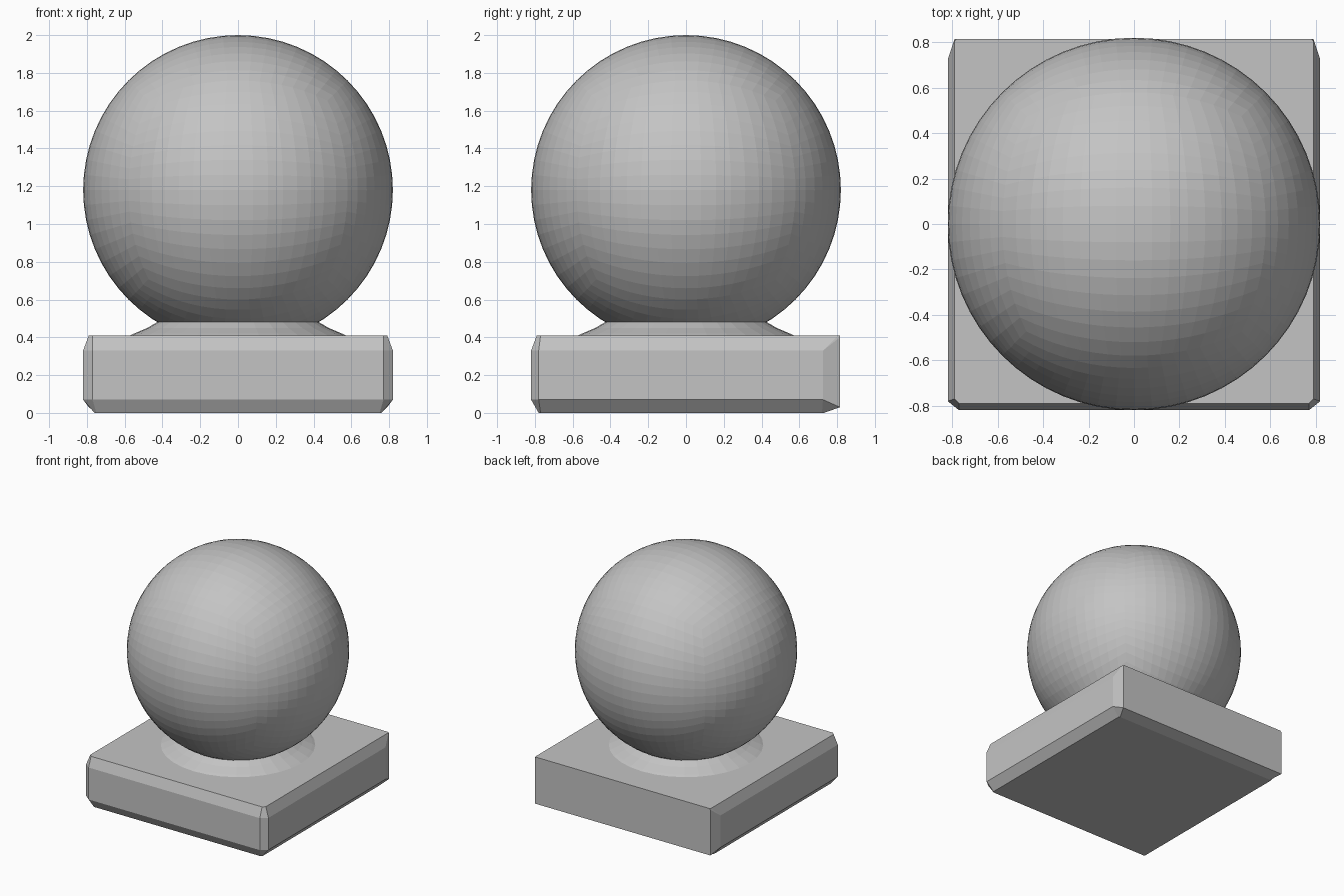
import bpy, bmesh, math
from mathutils import Vector

old = bpy.data.objects.get("Cube")
if old:
    bpy.data.objects.remove(old, do_unlink=True)

COLOUR = (0.55, 0.55, 0.55, 1)
stone = bpy.data.materials.new("grey stone")
stone.use_nodes = True
stone.diffuse_color = COLOUR
stone.node_tree.nodes["Principled BSDF"].inputs["Base Color"].default_value = COLOUR


def finish(bm, name):
    bmesh.ops.recalc_face_normals(bm, faces=bm.faces)
    mesh = bpy.data.meshes.new(name)
    bm.to_mesh(mesh)
    bm.free()
    mesh.materials.append(stone)
    obj = bpy.data.objects.new(name, mesh)
    bpy.context.collection.objects.link(obj)
    return obj


def loft(bm, rings, caps=True):
    loops = [[bm.verts.new(p) for p in ring] for ring in rings]
    n = len(loops[0])
    for a, b in zip(loops, loops[1:]):
        for i in range(n):
            j = (i + 1) % n
            bm.faces.new((a[i], a[j], b[j], b[i]))
    if caps:
        bm.faces.new(loops[0][::-1])
        bm.faces.new(loops[-1])


def slab_ring(half, front, back, cut_front, cut_back, z, z_back):
    """Rectangle with cut corners, front and back cuts given as (x, y)."""
    right = [(half - cut_front[0], front, z), (half, front + cut_front[1], z),
             (half, back - cut_back[1], z), (half - cut_back[0], back, z_back)]
    return right + [(-x, y, h) for x, y, h in reversed(right)]


# Square plinth: bevelled all round except for the sharper back edges
bm = bmesh.new()
front_cut, back_cut = (0.05, 0.04), (0.03, 0.09)
loft(bm, [
    slab_ring(0.76, -0.78, 0.73, (0.01, 0.01), (0.01, 0.01), 0.0, 0.0),
    slab_ring(0.82, -0.82, 0.815, front_cut, back_cut, 0.07, 0.03),
    slab_ring(0.82, -0.82, 0.815, front_cut, back_cut, 0.33, 0.40),
    slab_ring(0.79, -0.79, 0.815, (0.02, 0.02), (0.01, 0.01), 0.41, 0.41),
])
finish(bm, "plinth")

# Flared neck between plinth and ball
bm = bmesh.new()
profile = [(0.58, 0.405), (0.55, 0.42), (0.48, 0.45), (0.42, 0.485)]
loft(bm, [[(r * math.cos(a), r * math.sin(a), z)
           for a in (math.tau * i / 32 for i in range(32))] for r, z in profile])
finish(bm, "neck")

# Faceted ball: evenly divided cube pushed out to a sphere, cut flat underneath
RADIUS, CENTRE = 0.82, Vector((0, 0, 1.18))
bm = bmesh.new()
bmesh.ops.create_cube(bm, size=2)
bmesh.ops.subdivide_edges(bm, edges=bm.edges[:], cuts=15, use_grid_fill=True)
for v in bm.verts:
    even = Vector([math.tan(c * math.pi / 4) for c in v.co])
    v.co = even.normalized() * RADIUS + CENTRE
cut = bmesh.ops.bisect_plane(bm, geom=bm.verts[:] + bm.edges[:] + bm.faces[:],
                             plane_co=(0, 0, 0.48), plane_no=(0, 0, 1), clear_inner=True)
rim = [e for e in cut["geom_cut"] if isinstance(e, bmesh.types.BMEdge)]
bmesh.ops.holes_fill(bm, edges=rim, sides=0)
finish(bm, "ball")
